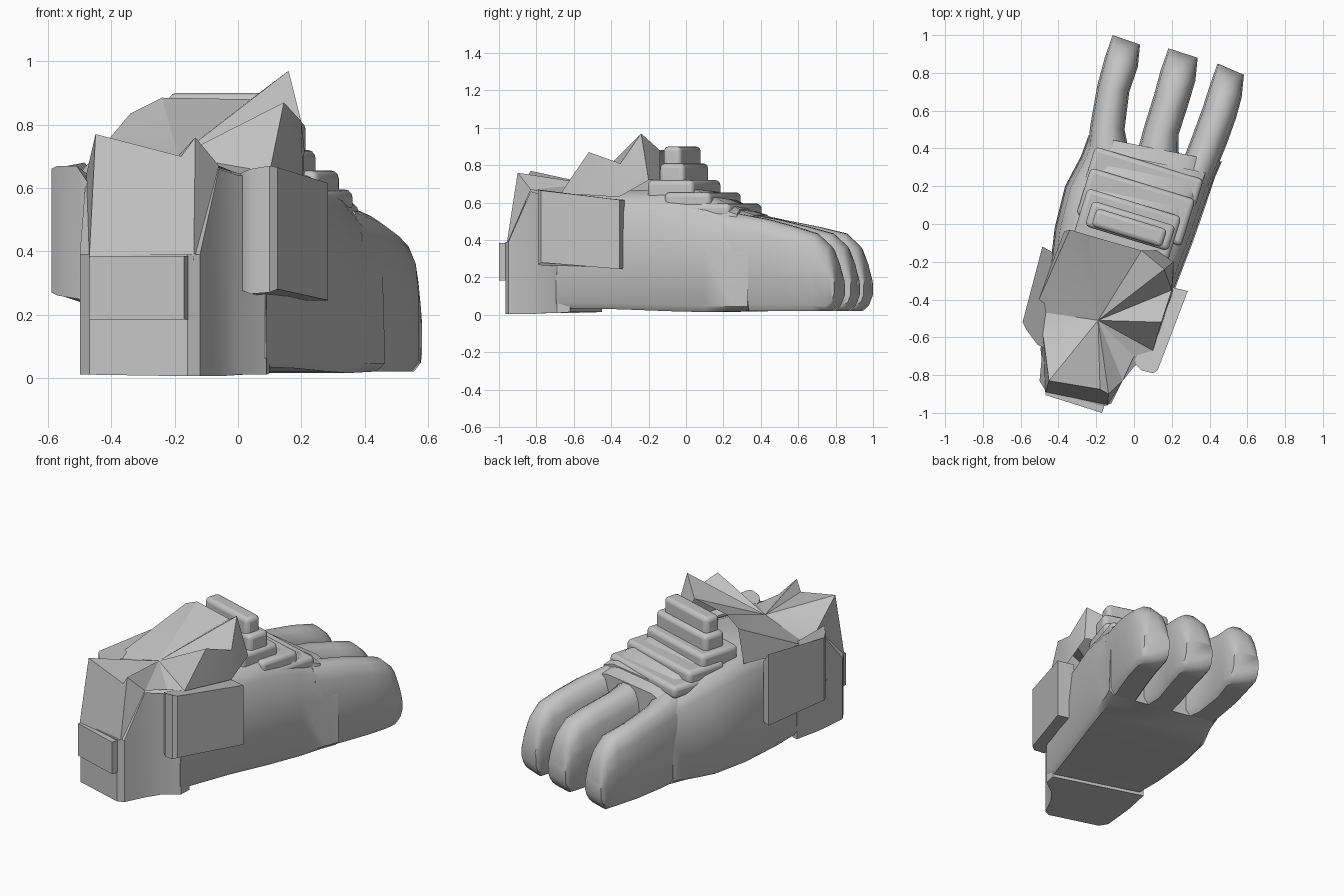
import bpy, bmesh, math
from mathutils import Vector, Matrix

grey = bpy.data.materials.new("plain_grey")
grey.diffuse_color = (0.55, 0.55, 0.55, 1)
YAW = math.radians(-17)


def finish(name, bm, angle=35, bevel=0, recalc=True):
    if recalc:
        bmesh.ops.recalc_face_normals(bm, faces=bm.faces)
    me = bpy.data.meshes.new(name)
    bm.to_mesh(me)
    bm.free()
    ob = bpy.data.objects.new(name, me)
    bpy.context.collection.objects.link(ob)
    me.materials.append(grey)
    if bevel:
        m = ob.modifiers.new("soft_edges", 'BEVEL')
        m.width = bevel
        m.segments = 3
    bpy.ops.object.select_all(action='DESELECT')
    ob.select_set(True)
    bpy.context.view_layer.objects.active = ob
    bpy.ops.object.shade_smooth_by_angle(angle=math.radians(angle))
    return ob


def loft(name, stations, section, angle=45):
    """Stations: left x, left y, right x, right y, bottom z, top z."""
    bm = bmesh.new()
    rings = []
    for lx, ly, rx, ry, z0, z1 in stations:
        rings.append([bm.verts.new((lx + (rx - lx) * t, ly + (ry - ly) * t, z0 + (z1 - z0) * h))
                      for t, h in section])
    n = len(section)
    for a, b in zip(rings, rings[1:]):
        for i in range(n):
            bm.faces.new((a[i], a[(i + 1) % n], b[(i + 1) % n], b[i]))
    bm.faces.new(rings[0])
    bm.faces.new(rings[-1])
    return finish(name, bm, angle)


def prism(name, corners, bevel=0):
    """Corners: x, y, bottom z, top z around the outline."""
    bm = bmesh.new()
    lo = [bm.verts.new((x, y, a)) for x, y, a, b in corners]
    hi = [bm.verts.new((x, y, b)) for x, y, a, b in corners]
    n = len(corners)
    bm.faces.new(lo)
    bm.faces.new(hi)
    for i in range(n):
        j = (i + 1) % n
        bm.faces.new((lo[i], lo[j], hi[j], hi[i]))
    return finish(name, bm, 35, bevel)


def sheet(name, points, faces):
    """Thin facets, all turned away from the inside of the ankle."""
    bm = bmesh.new()
    vs = [bm.verts.new(p) for p in points]
    inside = Vector((-0.15, -0.4, 0.2))
    for f in faces:
        face = bm.faces.new([vs[i] for i in f])
        face.normal_update()
        if face.normal.dot(face.calc_center_median() - inside) < 0:
            face.normal_flip()
    return finish(name, bm, 20, 0, False)


# foot body
half = [(0.04, 0), (0, 0.05), (0.01, 0.55), (0.04, 0.82), (0.10, 0.93), (0.25, 0.99)]
body_section = half + [(1 - t, h) for t, h in reversed(half)]
loft("foot_body", [
    (-0.45, -0.55, 0.09, -0.695, 0.035, 0.65),
    (-0.45, -0.28, 0.21, -0.36, 0.03, 0.67),
    (-0.42, -0.02, 0.31, -0.10, 0.02, 0.68),
    (-0.365, 0.20, 0.38, 0.10, 0.015, 0.64),
    (-0.28, 0.36, 0.43, 0.25, 0.018, 0.57),
    (-0.24, 0.47, 0.465, 0.33, 0.02, 0.54),
], body_section)

# toes
half = [(0.14, 0), (0, 0.08), (0, 0.6), (0.05, 0.82), (0.18, 0.95), (0.38, 1)]
toe_section = half + [(1 - t, h) for t, h in reversed(half)]
toes = {
    "inner_toe": [(-0.25, 0.36, -0.01, 0.30), (-0.23, 0.53, -0.05, 0.50),
                  (-0.195, 0.73, -0.025, 0.70), (-0.155, 0.88, 0.02, 0.83)],
    "middle_toe": [(0.00, 0.32, 0.24, 0.24), (0.055, 0.52, 0.235, 0.47),
                   (0.105, 0.68, 0.29, 0.64), (0.14, 0.81, 0.325, 0.76)],
    "outer_toe": [(0.23, 0.26, 0.40, 0.20), (0.31, 0.47, 0.49, 0.42),
                  (0.365, 0.62, 0.54, 0.56), (0.40, 0.73, 0.57, 0.67)],
}
heights = [(0.02, 0.55), (0.02, 0.51), (0.02, 0.47), (0.02, 0.435)]
for name, plan in toes.items():
    st = [p + h for p, h in zip(plan, heights)]
    lx, ly, rx, ry = plan[-1]
    for d, z0, z1 in ((0.075, 0.02, 0.365), (0.105, 0.05, 0.28), (0.12, 0.10, 0.2)):
        st.append((lx + d * 0.35, ly + d, rx + d * 0.1, ry + d, z0, z1))
    loft(name, st, toe_section)

# stepped instep: x, y, width, depth, bottom, top
steps = [(0.035, 0.17, 0.60, 0.32, 0.52, 0.595),
         (0.01, 0.09, 0.58, 0.26, 0.55, 0.655),
         (-0.035, -0.01, 0.52, 0.26, 0.58, 0.72),
         (-0.02, -0.01, 0.46, 0.14, 0.6, 0.81),
         (-0.025, -0.02, 0.39, 0.10, 0.65, 0.90)]
for i, (x, y, w, d, z0, z1) in enumerate(steps):
    bm = bmesh.new()
    bmesh.ops.create_cube(bm, size=1, matrix=Matrix.Translation((x, y, (z0 + z1) / 2))
                          @ Matrix.Rotation(YAW, 4, 'Z') @ Matrix.Diagonal((w, d, z1 - z0, 1)))
    finish("instep_step_%d" % (i + 1), bm, 50, 0.025)

# sloping bridge from instep to toes
loft("instep_slope", [
    (-0.30, 0.10, 0.28, -0.02, 0.45, 0.69),
    (-0.25, 0.22, 0.33, 0.10, 0.45, 0.645),
    (-0.21, 0.39, 0.39, 0.27, 0.45, 0.565),
], [(0, 0), (0.02, 0.75), (0.15, 1), (0.85, 1), (0.98, 0.75), (1, 0)], 60)

# heel block
prism("heel_block", [(-0.50, -0.83, 0.01, 0.39), (-0.47, -0.88, 0.01, 0.39),
                     (-0.16, -0.965, 0.005, 0.39), (-0.12, -0.95, 0.005, 0.39),
                     (-0.06, -0.83, 0.005, 0.66), (0.0, -0.755, 0.01, 0.64),
                     (0.09, -0.69, 0.01, 0.64), (0.10, -0.62, 0.015, 0.64),
                     (-0.45, -0.45, 0.015, 0.62), (-0.48, -0.62, 0.01, 0.64)])
prism("heel_strap", [(-0.47, -0.905, 0.185, 0.385), (-0.17, -1.0, 0.185, 0.385),
                     (-0.15, -0.94, 0.185, 0.385), (-0.46, -0.85, 0.185, 0.385)])

# tall back guard with a dip in its rim, folding down to the ankle
sheet("heel_guard", [(-0.47, -0.89, 0.38), (-0.14, -0.96, 0.37), (-0.135, -0.90, 0.76),
                     (-0.45, -0.83, 0.77), (-0.19, -0.51, 0.70), (-0.48, -0.60, 0.64),
                     (-0.495, -0.66, 0.3), (-0.06, -0.83, 0.67), (0.0, -0.70, 0.645),
                     (-0.18, -0.875, 0.70), (-0.53, -0.46, 0.61)],
      [(0, 1, 2, 9, 3), (3, 9, 4), (9, 2, 4), (3, 4, 5), (0, 3, 5, 6), (2, 7, 4), (7, 8, 4),
       (1, 7, 2), (5, 4, 10)])

# ankle cover: flat rear plate and two pointed flaps
sheet("ankle_cover", [(-0.19, -0.51, 0.70), (-0.53, -0.46, 0.61), (-0.34, -0.03, 0.835),
                      (-0.24, -0.06, 0.885), (0.04, -0.14, 0.88), (0.16, -0.24, 0.97),
                      (0.145, -0.52, 0.87), (0.10, -0.67, 0.65), (0.20, -0.35, 0.81),
                      (0.205, -0.36, 0.63), (0.21, -0.20, 0.72), (0.0, -0.70, 0.645),
                      (-0.37, -0.04, 0.62), (0.12, -0.14, 0.72)],
      [(0, 2, 1), (0, 3, 2), (0, 4, 3), (0, 5, 4), (0, 8, 5), (0, 6, 8), (0, 7, 6),
       (6, 7, 9, 8), (8, 9, 10), (5, 8, 10), (5, 10, 13), (5, 13, 4), (0, 11, 7), (1, 2, 12)])

# side guards
prism("outer_side_guard", [(0.005, -0.72, 0.28, 0.64), (0.015, -0.75, 0.275, 0.65),
                           (0.04, -0.775, 0.265, 0.66), (0.10, -0.79, 0.27, 0.67),
                           (0.125, -0.775, 0.28, 0.665), (0.285, -0.355, 0.245, 0.615),
                           (0.18, -0.33, 0.245, 0.615)])
prism("inner_side_guard", [(-0.47, -0.66, 0.24, 0.61), (-0.51, -0.64, 0.25, 0.67),
                           (-0.57, -0.56, 0.26, 0.67), (-0.59, -0.52, 0.27, 0.66),
                           (-0.485, -0.12, 0.235, 0.68), (-0.43, -0.15, 0.235, 0.61)])
